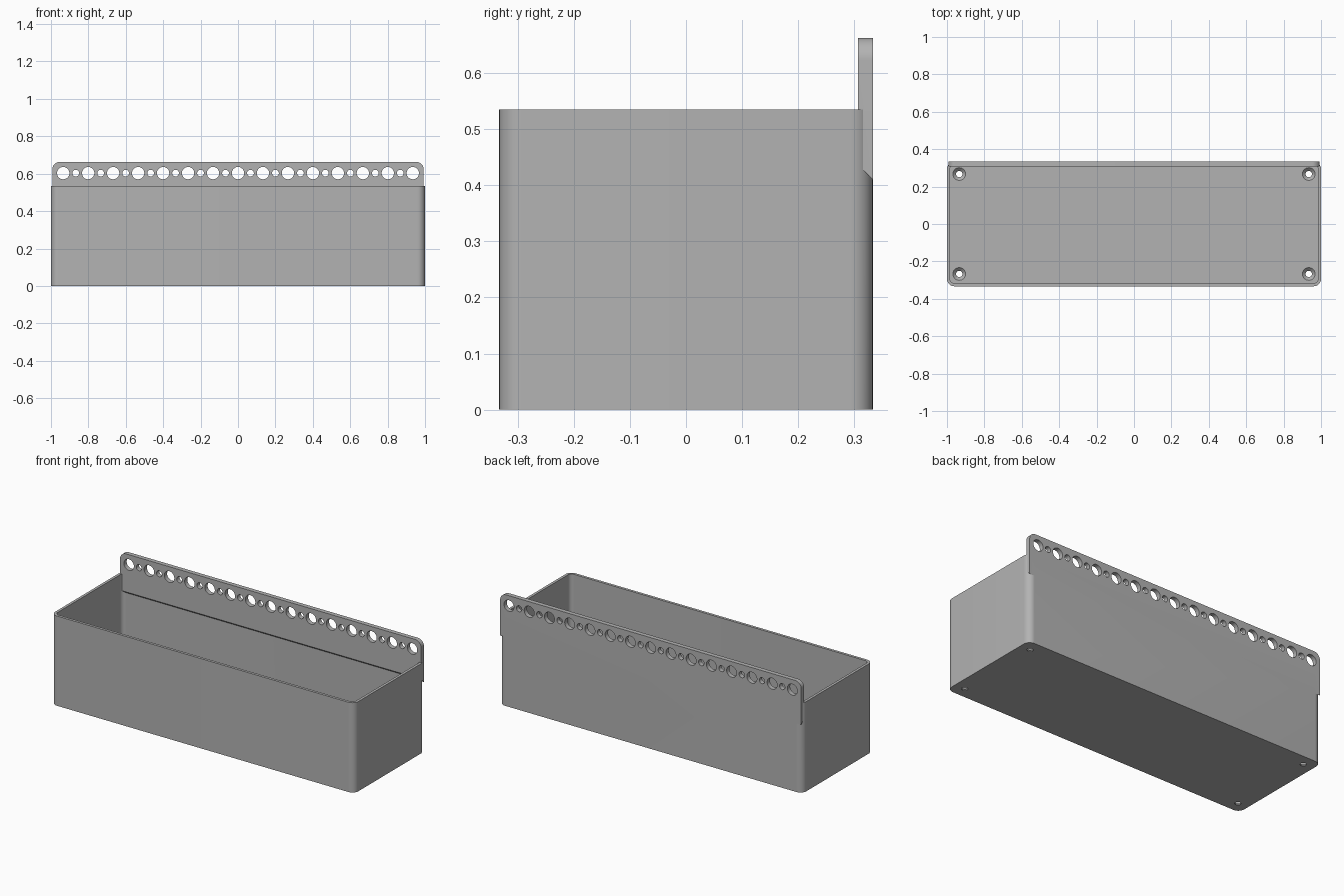
import bpy, bmesh, math
from mathutils import Matrix, Vector

cube = bpy.data.objects.get("Cube")
if cube:
    bpy.data.objects.remove(cube, do_unlink=True)

HALF_X, HALF_Y, BOX_H, TOTAL_H = 1.0, 0.333, 0.535, 0.663
WALL, FLOOR, CORNER = 0.016, 0.02, 0.04
RAIL_X, RAIL_T, RAIL_LOW = 0.993, 0.0265, 0.41
PITCH, HOLE_Z = 0.1335, 0.603

grey = bpy.data.materials.new("plain grey")
grey.use_nodes = True
colour = (0.45, 0.45, 0.45, 1)
grey.diffuse_color = colour
grey.node_tree.nodes["Principled BSDF"].inputs["Base Color"].default_value = colour


def make(name, bm):
    bmesh.ops.recalc_face_normals(bm, faces=bm.faces)
    mesh = bpy.data.meshes.new(name)
    bm.to_mesh(mesh)
    bm.free()
    obj = bpy.data.objects.new(name, mesh)
    mesh.materials.append(grey)
    bpy.context.collection.objects.link(obj)
    return obj


def rounded(hx, hy, r, steps=12):
    """Outline of a rounded rectangle."""
    points = []
    for k, (sx, sy) in enumerate([(1, 1), (-1, 1), (-1, -1), (1, -1)]):
        for i in range(steps + 1):
            a = math.pi / 2 * (k + i / steps)
            points.append((sx * (hx - r) + r * math.cos(a), sy * (hy - r) + r * math.sin(a)))
    return points


def extrude(name, points, depth):
    bm = bmesh.new()
    face = bm.faces.new([bm.verts.new(p) for p in points])
    geom = bmesh.ops.extrude_face_region(bm, geom=[face])["geom"]
    bmesh.ops.translate(bm, vec=depth, verts=[v for v in geom if isinstance(v, bmesh.types.BMVert)])
    return make(name, bm)


def combine(target, tool, operation):
    mod = target.modifiers.new("combine", "BOOLEAN")
    mod.operation, mod.solver, mod.object = operation, "EXACT", tool
    bpy.context.view_layer.objects.active = target
    bpy.ops.object.modifier_apply(modifier=mod.name)
    bpy.data.objects.remove(tool, do_unlink=True)


# Open box with rounded upright corners
bin_body = extrude("storage_bin", [(x, y, 0) for x, y in rounded(HALF_X, HALF_Y, CORNER)], (0, 0, BOX_H))
cavity = extrude("cavity", [(x, y, FLOOR) for x, y in
                            rounded(HALF_X - WALL, HALF_Y - WALL, CORNER - WALL)], (0, 0, BOX_H))
combine(bin_body, cavity, "DIFFERENCE")

# Hanging rail: rounded top corners, sloped underside
r = CORNER
outline = [(-RAIL_X, RAIL_LOW), (RAIL_X, RAIL_LOW)]
for side, start in ((1, 0), (-1, 1)):
    for i in range(13):
        a = math.pi / 2 * (start + i / 12)
        outline.append((side * (RAIL_X - r) + r * math.cos(a), TOTAL_H - r + r * math.sin(a)))
rail = extrude("hanging_rail", [(x, HALF_Y, z) for x, z in outline], (0, -RAIL_T, 0))
for v in rail.data.vertices:
    if v.co.z < RAIL_LOW + 0.001 and v.co.y < HALF_Y - 0.01:
        v.co.z += RAIL_T
combine(bin_body, rail, "UNION")

# Row of alternating large and small holes, and countersunk floor holes
bm = bmesh.new()


def drill(r1, r2, depth, centre, turn=0):
    matrix = Matrix.Translation(Vector(centre)) @ Matrix.Rotation(turn, 4, "X")
    bmesh.ops.create_cone(bm, cap_ends=True, segments=32, radius1=r1, radius2=r2, depth=depth, matrix=matrix)


for i in range(-14, 15):
    radius = 0.018 if i % 2 else 0.033
    drill(radius, radius, 0.1, (i * PITCH / 2, HALF_Y - RAIL_T / 2, HOLE_Z), math.pi / 2)
drills = make("drills", bm)
combine(bin_body, drills, "DIFFERENCE")

for r1, r2, depth, z in ((0.017, 0.017, 0.1, 0), (0.017, 0.035, 0.018, FLOOR - 0.008)):
    bm = bmesh.new()
    for sx in (-1, 1):
        for sy in (-1, 1):
            drill(r1, r2, depth, (sx * 7 * PITCH, sy * 0.267, z))
    combine(bin_body, make("floor_drills", bm), "DIFFERENCE")

# Smooth curved faces, sharp edges kept
bpy.ops.object.select_all(action="DESELECT")
bin_body.select_set(True)
bpy.context.view_layer.objects.active = bin_body
bpy.ops.object.shade_smooth_by_angle(angle=math.radians(30))
